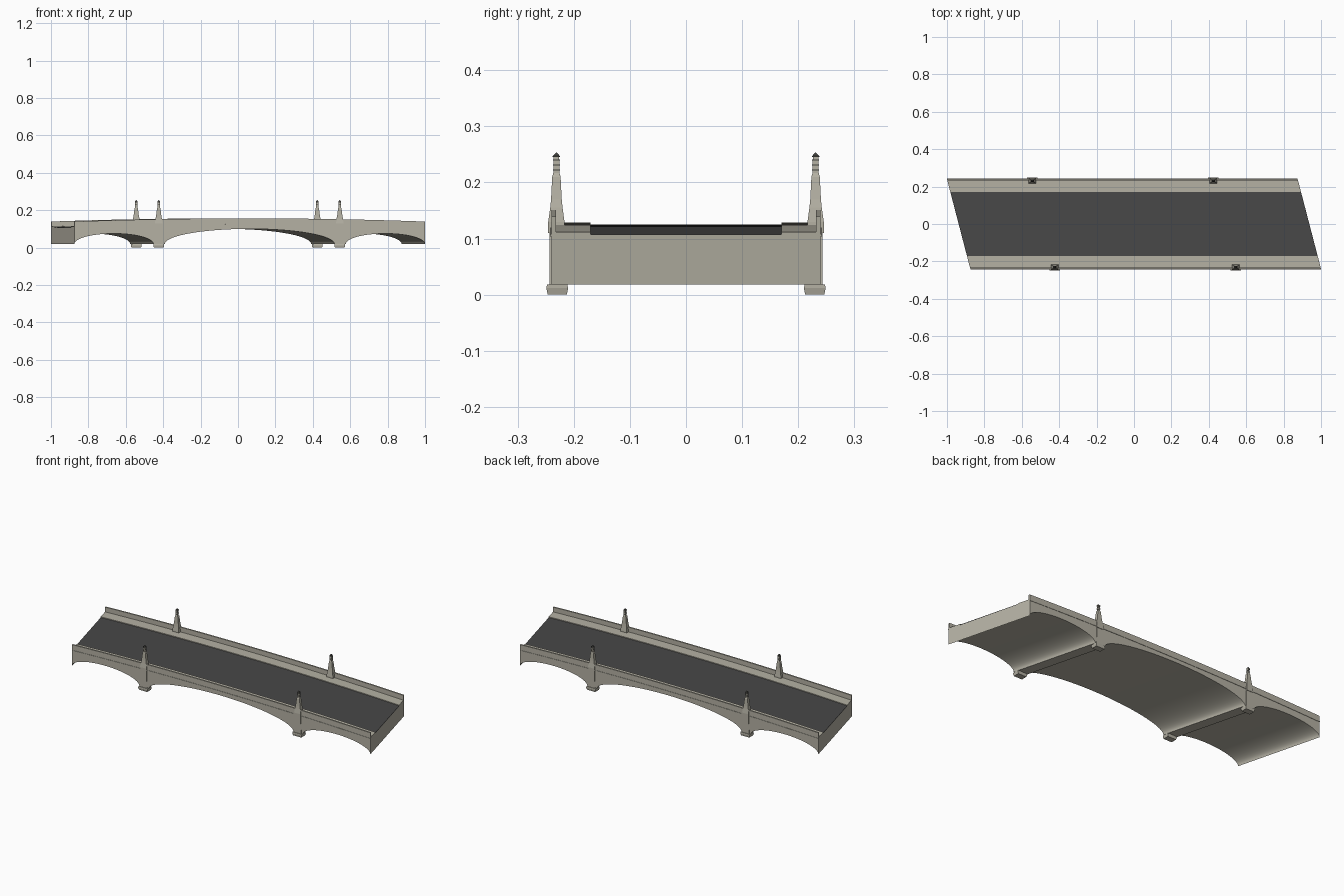
import bpy, bmesh, math

cube = bpy.data.objects.get("Cube")
if cube:
    bpy.data.objects.remove(cube)

SKEW = 0.26        # sideways shift of the plan per unit of depth
HALF = 0.9375      # half length before the skew
PIER = 0.484       # pier centres
PIER_HALF = 0.03
FOOT_Z = 0.018


def material(name, rgb):
    m = bpy.data.materials.new(name)
    m.use_nodes = True
    m.diffuse_color = (*rgb, 1)
    m.node_tree.nodes["Principled BSDF"].inputs["Base Color"].default_value = (*rgb, 1)
    return m


stone = material("pale stone", (0.46, 0.44, 0.37))
asphalt = material("dark asphalt", (0.065, 0.065, 0.065))
metal = material("dark metal", (0.05, 0.05, 0.045))


def finish(name, bm, mat):
    bmesh.ops.recalc_face_normals(bm, faces=bm.faces)
    mesh = bpy.data.meshes.new(name)
    bm.to_mesh(mesh)
    bm.free()
    mesh.materials.append(mat)
    ob = bpy.data.objects.new(name, mesh)
    bpy.context.collection.objects.link(ob)
    return ob


def road_z(x):
    return 0.125 - 0.017 * (x / HALF) ** 2


def soffit_z(x):
    a = abs(x)
    inner, outer = PIER - PIER_HALF, PIER + PIER_HALF
    if a <= inner:
        t, rise = a / inner, 0.082
    elif a < outer:
        return FOOT_Z
    else:
        mid, half = (outer + HALF) / 2, (HALF - outer) / 2
        t, rise = abs(a - mid) / half, 0.057
    return FOOT_Z + rise * math.sqrt(max(0, 1 - t * t))


def cosine_stations(a, b, n):
    return [(a + b) / 2 - (b - a) / 2 * math.cos(math.pi * i / n) for i in range(n + 1)]


inner, outer = PIER - PIER_HALF, PIER + PIER_HALF
STATIONS = (cosine_stations(-HALF, -outer, 24) + cosine_stations(-inner, inner, 40)
            + cosine_stations(outer, HALF, 24))


def strip(name, y0, y1, bottom, top, mat):
    """Skewed solid running the whole length between two height functions."""
    bm = bmesh.new()
    rings = [[bm.verts.new((x - SKEW * y, y, f(x)))
              for y, f in ((y0, bottom), (y1, bottom), (y1, top), (y0, top))]
             for x in STATIONS]
    for a, b in zip(rings, rings[1:]):
        for i in range(4):
            j = (i + 1) % 4
            bm.faces.new((a[i], a[j], b[j], b[i]))
    bm.faces.new(rings[0])
    bm.faces.new(rings[-1])
    ob = finish(name, bm, mat)
    bpy.ops.object.select_all(action='DESELECT')
    ob.select_set(True)
    bpy.context.view_layer.objects.active = ob
    bpy.ops.object.shade_smooth_by_angle(angle=math.radians(30))
    return ob


def stack(name, cx, cy, levels, mat):
    """Rectangular tapered solid through (z, half x, half y) levels."""
    bm = bmesh.new()
    rings = [[bm.verts.new((cx + sx * hx, cy + sy * hy, z))
              for sx, sy in ((-1, -1), (1, -1), (1, 1), (-1, 1))]
             for z, hx, hy in levels]
    for a, b in zip(rings, rings[1:]):
        for i in range(4):
            j = (i + 1) % 4
            bm.faces.new((a[i], a[j], b[j], b[i]))
    bm.faces.new(rings[0])
    bm.faces.new(rings[-1])
    return finish(name, bm, mat)


def above(h):
    return lambda x: road_z(x) + h


# Arched body and roadway
strip("arched_body", -0.24, 0.24, soffit_z, above(-0.002), stone)
strip("roadway", -0.17, 0.17, above(-0.004), road_z, asphalt)

for s, side in ((-1, "front"), (1, "back")):
    # Pavement, parapet and string course along each edge
    strip(side + "_pavement", s * 0.17, s * 0.233, above(-0.004), above(0.004), stone)
    strip(side + "_parapet", s * 0.232, s * 0.24, above(-0.004), above(0.031), stone)
    strip(side + "_string_course", s * 0.239, s * 0.242, above(-0.004), above(0), stone)

    for e, end in ((-1, "right"), (1, "left")):
        cy = s * 0.231
        cx = e * PIER - SKEW * cy
        tag = f"{side}_{end}_"
        # Pier foot and pilaster
        stack(tag + "pier_foot", cx, s * 0.2295,
              [(0, 0.026, 0.017), (0.012, 0.029, 0.0195), (0.018, 0.029, 0.018)], stone)
        stack(tag + "pilaster", cx, s * 0.234,
              [(0.016, 0.022, 0.009), (0.12, 0.019, 0.009)], stone)
        # Tapered pylon with a slim lantern
        stack(tag + "pylon", cx, cy,
              [(0.11, 0.02, 0.0145), (0.13, 0.02, 0.0145), (0.155, 0.017, 0.011),
               (0.17, 0.014, 0.0095), (0.21, 0.009, 0.0075), (0.217, 0.006, 0.0055),
               (0.245, 0.006, 0.005)], stone)
        for i in range(3):
            z = 0.221 + 0.009 * i
            stack(tag + f"band_{i + 1}", cx, cy,
                  [(z, 0.0068, 0.0062), (z + 0.002, 0.0068, 0.0062)], metal)
        # Pointed cap
        stack(tag + "cap", cx, cy,
              [(0.245, 0.007, 0.0065), (0.247, 0.007, 0.0065), (0.253, 0.001, 0.001)], metal)
